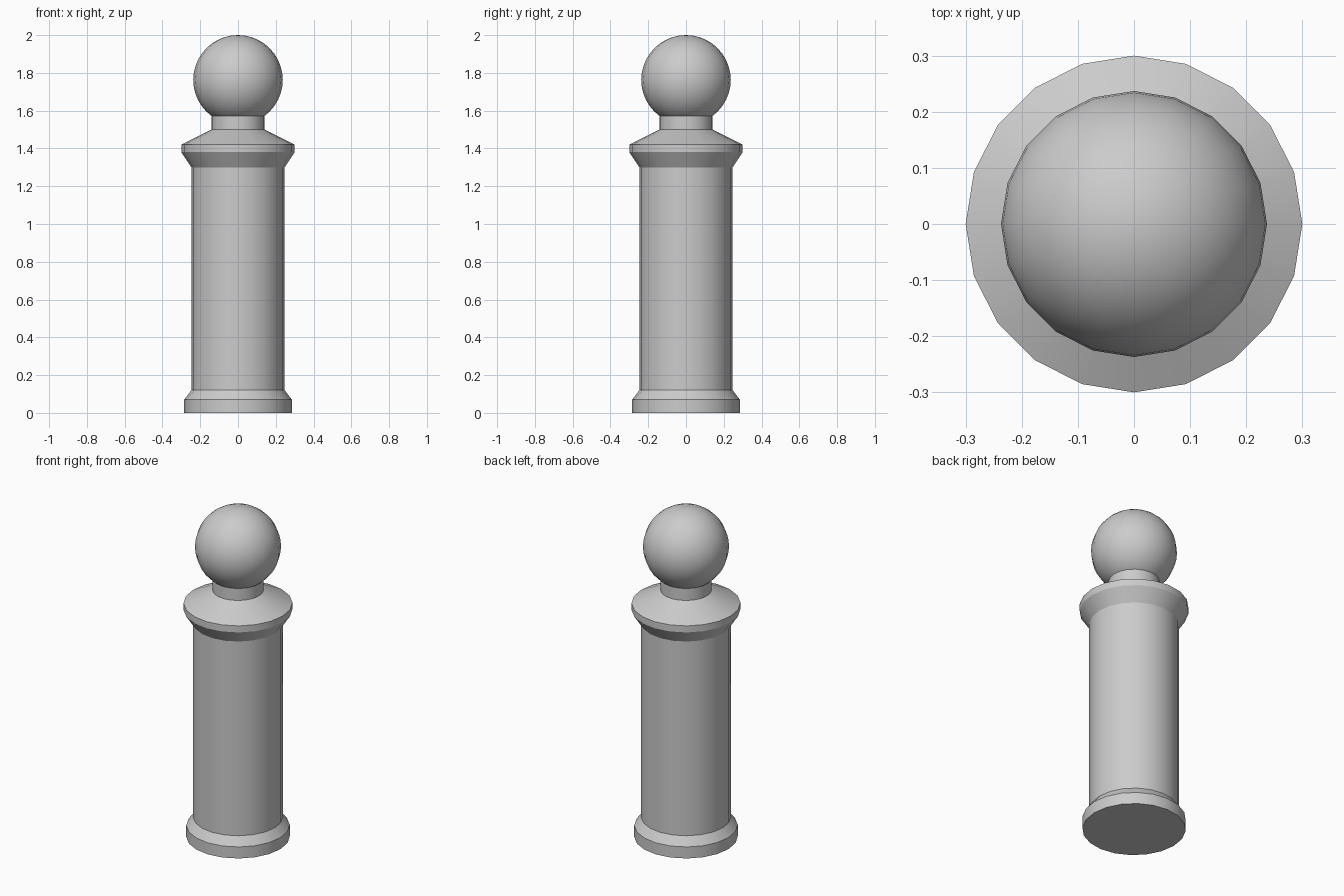
import bpy
import math

SIDES = 20

cube = bpy.data.objects.get("Cube")
if cube:
    bpy.data.objects.remove(cube, do_unlink=True)

# One plain grey for the whole post
grey = bpy.data.materials.new("grey_metal")
grey.use_nodes = True
colour = (0.6, 0.6, 0.6, 1)
grey.diffuse_color = colour
grey.node_tree.nodes["Principled BSDF"].inputs["Base Color"].default_value = colour


def finish(obj):
    """Apply the material and smooth shading that keeps the rims sharp."""
    obj.data.materials.append(grey)
    bpy.ops.object.select_all(action='DESELECT')
    obj.select_set(True)
    bpy.context.view_layer.objects.active = obj
    bpy.ops.object.shade_smooth_by_angle(angle=math.radians(24))


def lathe(name, profile):
    """Turn (radius, height) points about z, with closed ends."""
    verts, faces = [], []
    for radius, height in profile:
        for i in range(SIDES):
            a = math.tau * i / SIDES
            verts.append((radius * math.cos(a), radius * math.sin(a), height))
    for r in range(len(profile) - 1):
        for i in range(SIDES):
            j = (i + 1) % SIDES
            low, high = r * SIDES, (r + 1) * SIDES
            faces.append((low + i, low + j, high + j, high + i))
    faces.append(tuple(reversed(range(SIDES))))
    faces.append(tuple(range(len(verts) - SIDES, len(verts))))
    mesh = bpy.data.meshes.new(name)
    mesh.from_pydata(verts, [], faces)
    obj = bpy.data.objects.new(name, mesh)
    bpy.context.collection.objects.link(obj)
    finish(obj)


# Post: stepped foot, shaft, flared collar and neck in one turned body
lathe("post", [
    (0.285, 0), (0.285, 0.07), (0.247, 0.12),
    (0.247, 1.30),
    (0.30, 1.38), (0.30, 1.42), (0.141, 1.50),
    (0.141, 1.58),
])

# Ball finial
bpy.ops.mesh.primitive_uv_sphere_add(
    segments=SIDES, ring_count=SIDES, radius=0.237, location=(0, 0, 1.763))
ball = bpy.context.object
ball.name = "ball_finial"
finish(ball)
